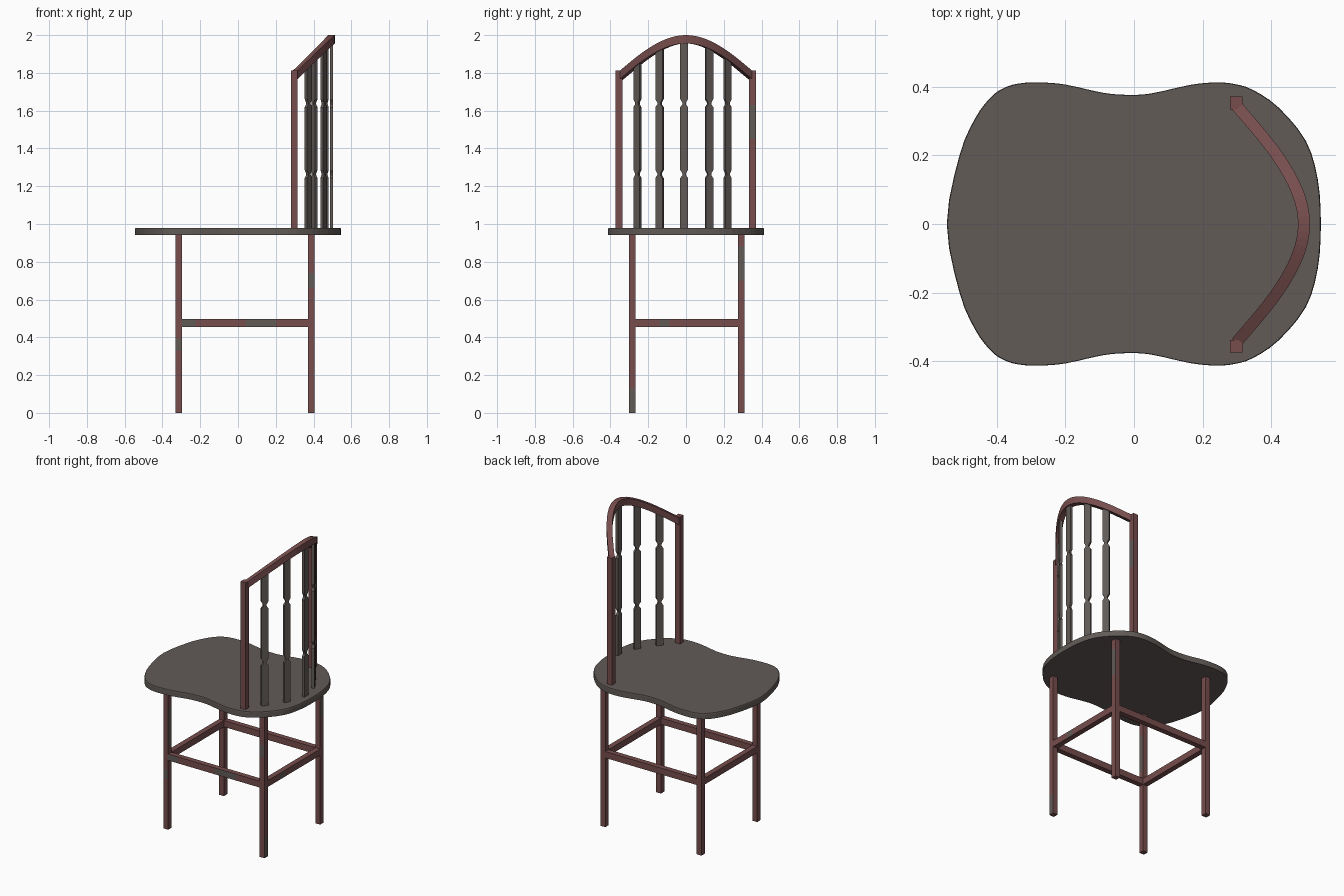
import bpy, bmesh, math
from mathutils import Vector

if "Cube" in bpy.data.objects:
    bpy.data.objects.remove(bpy.data.objects["Cube"])


def material(name, rgb):
    m = bpy.data.materials.new(name)
    m.diffuse_color = (*rgb, 1)
    m.use_nodes = True
    m.node_tree.nodes["Principled BSDF"].inputs["Base Color"].default_value = m.diffuse_color
    return m


RED = material("reddish wood", (0.185, 0.075, 0.075))
GREY = material("grey brown wood", (0.122, 0.104, 0.095))


def make(name, verts, faces, mat):
    me = bpy.data.meshes.new(name)
    me.from_pydata(verts, [], faces)
    bm = bmesh.new()
    bm.from_mesh(me)
    bmesh.ops.recalc_face_normals(bm, faces=bm.faces)
    bm.to_mesh(me)
    bm.free()
    me.materials.append(mat)
    ob = bpy.data.objects.new(name, me)
    bpy.context.collection.objects.link(ob)
    return ob


def loft(name, rings, mat):
    n = len(rings[0])
    verts = [v for r in rings for v in r]
    faces = [(i * n + j, i * n + (j + 1) % n, (i + 1) * n + (j + 1) % n, (i + 1) * n + j)
             for i in range(len(rings) - 1) for j in range(n)]
    faces += [tuple(range(n)), tuple(range(len(verts) - n, len(verts)))]
    return make(name, verts, faces, mat)


# Worn grey patches: part -> (axis, from, to, facing direction)
PATCHES = {
    "front_stretcher": [(0, -0.3, -0.225, (0, -1, 0)), (0, 0.04, 0.2, (0, -1, 0))],
    "right_stretcher": [(1, -0.14, -0.09, (1, 0, 0))],
    "front_right_leg": [(2, 0, 0.13, (1, 0, 0)), (2, 0.66, 0.74, (0, -1, 0))],
    "back_right_leg": [(2, 0.7, 0.88, (1, 0, 0))],
    "front_left_leg": [(2, 0.55, 0.8, (1, 0, 0)), (2, 0.33, 0.39, (0, -1, 0))],
    "back_backrest_post": [(2, 1.45, 1.63, (1, 0, 0))],
}


def box(name, x0, x1, y0, y1, z0, z1, mat):
    ob = loft(name, [[(x0, y0, z), (x1, y0, z), (x1, y1, z), (x0, y1, z)] for z in (z0, z1)], mat)
    if name in PATCHES:
        bm = bmesh.new()
        bm.from_mesh(ob.data)
        ob.data.materials.append(GREY)
        for axis, lo, hi, d in PATCHES[name]:
            no = Vector([float(i == axis) for i in range(3)])
            for c in (lo, hi):
                bmesh.ops.bisect_plane(bm, geom=bm.verts[:] + bm.edges[:] + bm.faces[:],
                                       plane_co=no * c, plane_no=no)
            bm.normal_update()
            for f in bm.faces:
                if lo < f.calc_center_median()[axis] < hi and f.normal.dot(Vector(d)) > 0.9:
                    f.material_index = 1
        bm.to_mesh(ob.data)
        bm.free()
    return ob


def smooth_path(pts, steps, closed=False):
    # Catmull-Rom interpolation
    n, out = len(pts), []
    get = (lambda i: Vector(pts[i % n])) if closed else (lambda i: Vector(pts[max(0, min(n - 1, i))]))
    for i in range(n if closed else n - 1):
        a, b, c, d = (get(i + k) for k in (-1, 0, 1, 2))
        for s in range(steps):
            t = s / steps
            out.append(0.5 * (2 * b + (c - a) * t + (2 * a - 5 * b + 4 * c - d) * t * t
                              + (3 * b - a - 3 * c + d) * t ** 3))
    if not closed:
        out.append(get(n - 1))
    return out


# Seat: waisted outline, thin slab with softened rim
half = [(-0.508, 0.2), (-0.464, 0.305), (-0.42, 0.366), (-0.383, 0.394), (-0.336, 0.409),
        (-0.275, 0.412), (-0.2, 0.406), (-0.09, 0.382), (-0.018, 0.376), (0.05, 0.38),
        (0.164, 0.405), (0.237, 0.412), (0.29, 0.408), (0.345, 0.391), (0.42, 0.34),
        (0.5, 0.243), (0.535, 0.13)]
outline = [(-0.545, 0)] + half + [(0.544, 0)] + [(x, -y) for x, y in reversed(half)]
outline = smooth_path(outline, 3, True)
loft("seat", [[(p.x * k, p.y * k, z) for p in outline]
              for k, z in ((1, 0.943), (1, 0.975), (0.996, 0.98))], GREY)

# Legs and the four stretchers between them
W = 0.0175
XS, YS = (-0.313, 0.387), (-0.285, 0.293)
for x, xn in zip(XS, ("left", "right")):
    for y, yn in zip(YS, ("front", "back")):
        box(f"{yn}_{xn}_leg", x - W, x + W, y - W, y + W, 0, 0.95, RED)
for y, yn in zip(YS, ("front", "back")):
    box(f"{yn}_stretcher", XS[0] + W, XS[1] - W, y - W, y + W, 0.455, 0.497, RED)
for x, xn in zip(XS, ("left", "right")):
    box(f"{xn}_stretcher", x - W, x + W, YS[0] + W, YS[1] - W, 0.455, 0.497, RED)

# Back posts
for y, yn in ((-0.356, "front"), (0.352, "back")):
    box(f"{yn}_backrest_post", 0.28, 0.316, y - 0.0185, y + 0.0185, 0.975, 1.813, RED)


# Arched top rail, lying in a sloped plane
def rail_z(x):
    return 1.785 + (x - 0.298) * 0.98


side = [(0.298, 0.345), (0.345, 0.29), (0.392, 0.233), (0.431, 0.178), (0.463, 0.122), (0.486, 0.063)]
path = smooth_path([(x, -y) for x, y in side] + [(0.495, 0)] + side[::-1], 3)


def tangent(i):
    return (path[min(i + 1, len(path) - 1)] - path[max(i - 1, 0)]).normalized()


rings = []
for i, p in enumerate(path):
    t = tangent(i)
    n = Vector((t.y, -t.x)) * (0.0145 + 0.003 * abs(t.y))
    z = rail_z(p.x)
    rings.append([(p.x + s * n.x, p.y + s * n.y, z + h)
                  for s, h in ((-1, -0.022), (1, -0.022), (1, 0.022), (-1, 0.022))])
loft("top_rail", rings, RED)

# Flat splats with two notched necks, each turned to follow the rail
HW, HT = 0.021, 0.0085
for k, y in enumerate((-0.257, -0.14, -0.01, 0.122, 0.22)):
    i = min(range(len(path) - 1), key=lambda j: abs(path[j].y - y))
    t = tangent(i)
    x = path[i].x + (y - path[i].y) * t.x / t.y
    if k == 2:
        t = Vector((0, 1))
    n = Vector((t.y, -t.x))
    prof = [(HW, 0.975)]
    for zc in (1.265, 1.64):
        prof += [(HW, zc - 0.022), (0.009, zc - 0.006), (0.009, zc + 0.002), (HW, zc + 0.022)]
    prof.append((HW, rail_z(x) - 0.008))
    loft(f"back_splat_{k + 1}",
         [[(x + a * w * t.x + b * HT * n.x, y + a * w * t.y + b * HT * n.y, z)
           for a, b in ((-1, -1), (1, -1), (1, 1), (-1, 1))] for w, z in prof], GREY)
